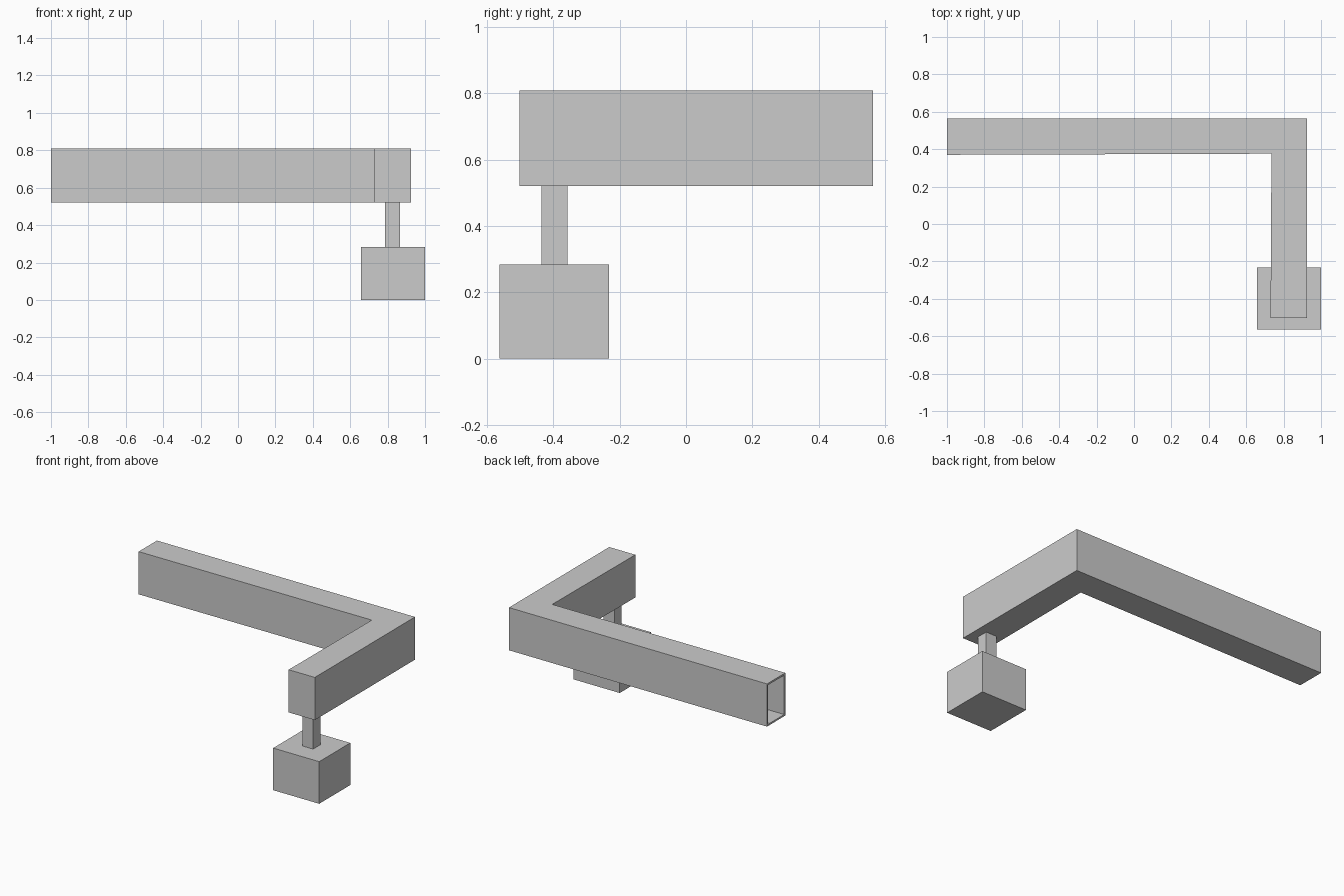
import bpy, bmesh

if "Cube" in bpy.data.objects:
    bpy.data.objects.remove(bpy.data.objects["Cube"])


def box(name, x, y, z):
    """Axis-aligned block from (min, max) ranges."""
    bm = bmesh.new()
    bmesh.ops.create_cube(bm, size=1)
    for v in bm.verts:
        for i, (lo, hi) in enumerate((x, y, z)):
            v.co[i] = lo if v.co[i] < 0 else hi
    me = bpy.data.meshes.new(name)
    bm.to_mesh(me)
    bm.free()
    ob = bpy.data.objects.new(name, me)
    bpy.context.collection.objects.link(ob)
    return ob


# L-shaped hollow duct: plan outline extruded upward, left end left open
Z0, Z1 = 0.521, 0.809
plan = [(-1, 0.37), (0.735, 0.376), (0.73, -0.503),
        (0.925, -0.503), (0.925, 0.565), (-1, 0.565)]
bm = bmesh.new()
base = bm.faces.new([bm.verts.new((x, y, Z0)) for x, y in plan])
ext = bmesh.ops.extrude_face_region(bm, geom=[base], use_keep_orig=True)
for v in ext["geom"]:
    if isinstance(v, bmesh.types.BMVert):
        v.co.z = Z1
bmesh.ops.recalc_face_normals(bm, faces=bm.faces)
end = [f for f in bm.faces if all(v.co.x < -0.99 for v in f.verts)]
bmesh.ops.delete(bm, geom=end, context='FACES_ONLY')
me = bpy.data.meshes.new("duct")
bm.to_mesh(me)
bm.free()
duct = bpy.data.objects.new("duct", me)
bpy.context.collection.objects.link(duct)

# Wall thickness of the duct
wall = duct.modifiers.new("wall", 'SOLIDIFY')
wall.thickness = 0.012
wall.offset = -1
wall.use_even_offset = True

# Drop post and the block at its foot
box("post", (0.785, 0.865), (-0.436, -0.357), (0.28, 0.525))
box("base_block", (0.657, 1.0), (-0.563, -0.232), (0, 0.284))
